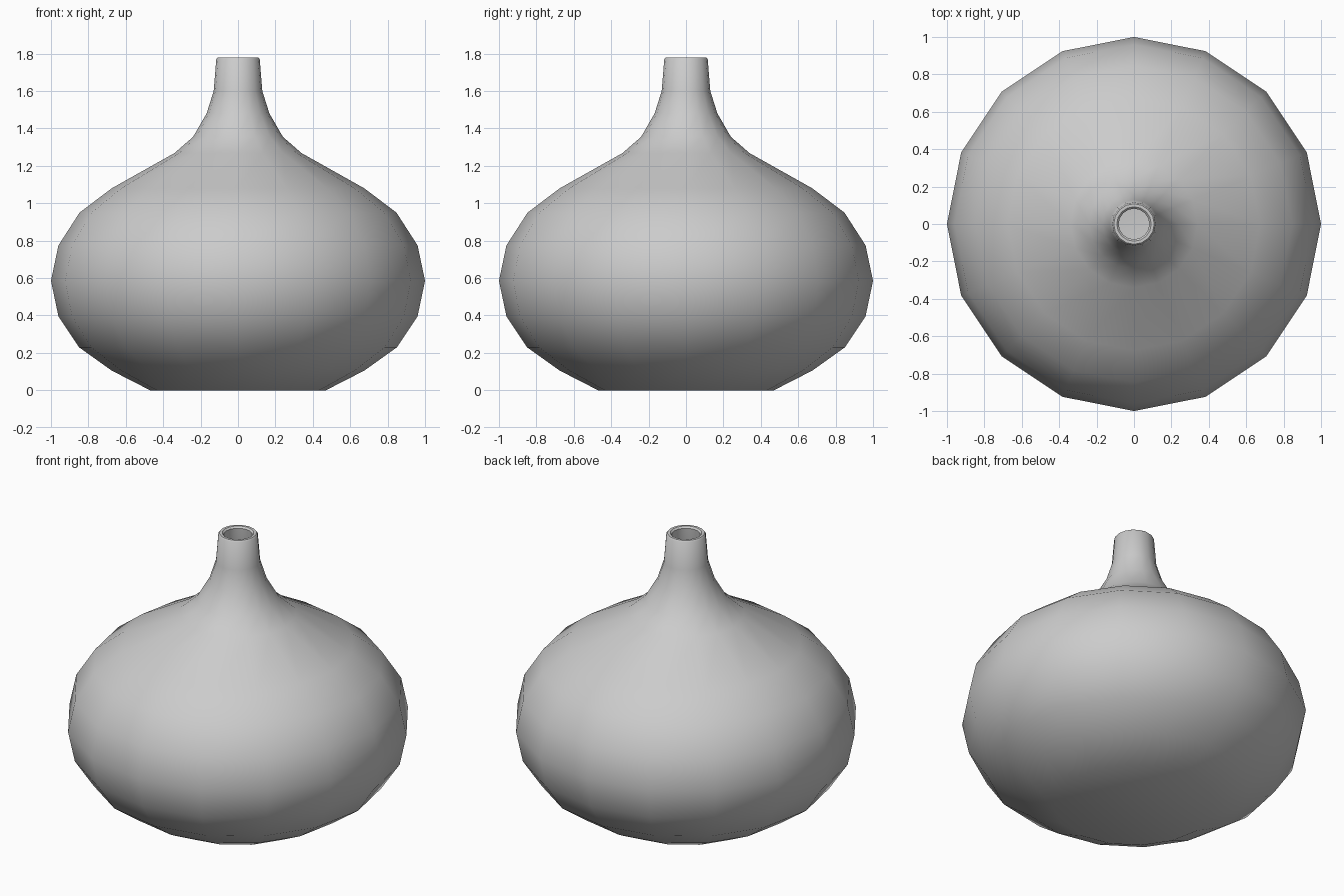
import bpy, bmesh, math

if "Cube" in bpy.data.objects:
    bpy.data.objects.remove(bpy.data.objects["Cube"])

SIDES = 16

# Outer wall, rim, then inner wall (radius, height)
outer = [(0.47, 0), (0.675, 0.105), (0.85, 0.23), (0.96, 0.395), (1.0, 0.585),
         (0.96, 0.775), (0.847, 0.95), (0.675, 1.08), (0.34, 1.268), (0.24, 1.355),
         (0.168, 1.48), (0.13, 1.60), (0.116, 1.772)]
rim = [(0.108, 1.78), (0.092, 1.78), (0.082, 1.77)]
inner = [(0.098, 1.60), (0.138, 1.475), (0.215, 1.335), (0.32, 1.245), (0.655, 1.055),
         (0.82, 0.93), (0.93, 0.765), (0.97, 0.585), (0.93, 0.405), (0.825, 0.25),
         (0.66, 0.135), (0.46, 0.03)]


def lathe(name, profile):
    bm = bmesh.new()
    rings = []
    for r, z in profile:
        rings.append([bm.verts.new((r * math.cos(i * math.tau / SIDES),
                                    r * math.sin(i * math.tau / SIDES), z))
                      for i in range(SIDES)])
    for a, b in zip(rings, rings[1:]):
        for i in range(SIDES):
            j = (i + 1) % SIDES
            bm.faces.new((a[i], a[j], b[j], b[i]))
    # underside and inside floor
    bm.faces.new(rings[0][::-1])
    bm.faces.new(rings[-1])
    mesh = bpy.data.meshes.new(name)
    bm.to_mesh(mesh)
    bm.free()
    obj = bpy.data.objects.new(name, mesh)
    bpy.context.collection.objects.link(obj)
    return obj


# Vase
vase = lathe("vase", outer + rim + inner)
bpy.context.view_layer.objects.active = vase
vase.select_set(True)
bpy.ops.object.shade_smooth_by_angle(angle=math.radians(40))
